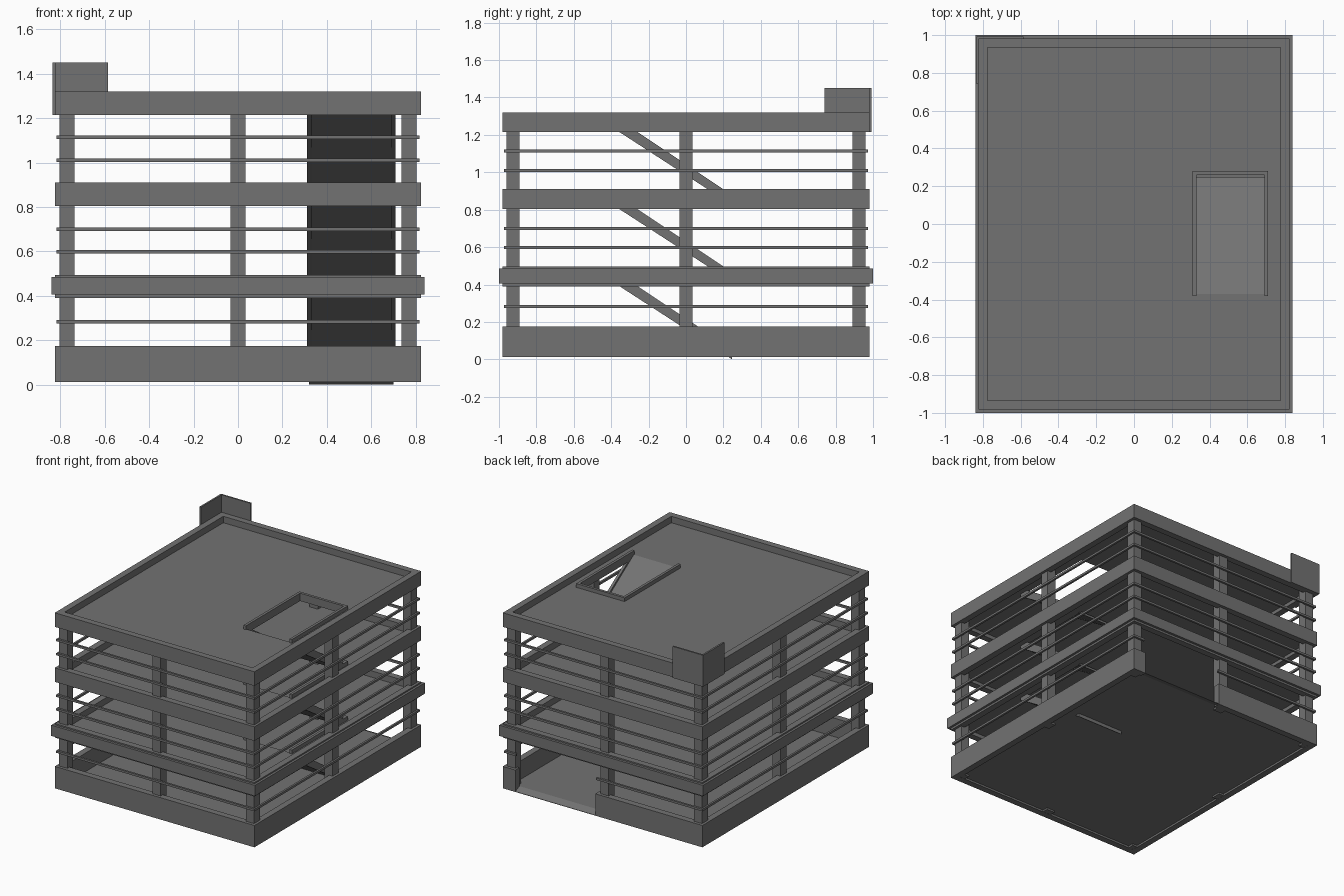
import bpy, bmesh

if "Cube" in bpy.data.objects:
    bpy.data.objects.remove(bpy.data.objects["Cube"])

GREY = bpy.data.materials.new("dark_concrete")
GREY.diffuse_color = (0.17, 0.17, 0.17, 1)
GREY.use_nodes = True
GREY.node_tree.nodes["Principled BSDF"].inputs["Base Color"].default_value = GREY.diffuse_color


def add_box(bm, x0, x1, y0, y1, z0, z1):
    v = [bm.verts.new((x, y, z)) for z in (z0, z1)
         for x, y in ((x0, y0), (x1, y0), (x1, y1), (x0, y1))]
    for f in ((3, 2, 1, 0), (4, 5, 6, 7), (0, 1, 5, 4), (1, 2, 6, 5), (2, 3, 7, 6), (3, 0, 4, 7)):
        bm.faces.new([v[i] for i in f])


def add_prism(bm, x0, x1, profile):
    # extrude a (y, z) profile along x
    a = [bm.verts.new((x0, y, z)) for y, z in profile]
    b = [bm.verts.new((x1, y, z)) for y, z in profile]
    bm.faces.new(a)
    bm.faces.new(b[::-1])
    n = len(a)
    for i in range(n):
        j = (i + 1) % n
        bm.faces.new((a[i], b[i], b[j], a[j]))


def finish(name, bm):
    bmesh.ops.recalc_face_normals(bm, faces=bm.faces[:])
    me = bpy.data.meshes.new(name)
    bm.to_mesh(me)
    bm.free()
    me.materials.append(GREY)
    ob = bpy.data.objects.new(name, me)
    bpy.context.collection.objects.link(ob)


def boxes(name, items):
    bm = bmesh.new()
    for b in items:
        add_box(bm, *b)
    finish(name, bm)


def ring(hx, hy, t, z0, z1, gap=None):
    # rectangular frame; gap = x range left open in the back side
    out = [(-hx, hx, -hy, -hy + t, z0, z1),
           (-hx, -hx + t, -hy + t, hy - t, z0, z1),
           (hx - t, hx, -hy + t, hy - t, z0, z1)]
    spans = [(-hx, hx)] if gap is None else [(-hx, gap[0]), (gap[1], hx)]
    return out + [(a, b, hy - t, hy, z0, z1) for a, b in spans]


HX, HY, T = 0.823, 0.982, 0.048
IX, IY = HX - T, HY - T
GAP = (0.06, 0.72)                      # vehicle entrance in the back
HOLE = (0.32, 0.70, -0.37, 0.27)        # ramp opening
SLOPE = 0.667
FLOORS = (0.448, 0.86, 1.272)

# outer walls
boxes("ground_wall", ring(HX, HY, T, 0.012, 0.175, GAP))
for i, (z0, z1) in enumerate(((0.39, 0.495), (0.805, 0.91), (1.215, 1.32))):
    boxes(f"parapet_{i + 1}", ring(HX, HY, T, z0, z1))
boxes("trim_band", ring(0.84, 1.0, 0.02, 0.405, 0.485))

# guard rails
boxes("rails_1", ring(0.817, 0.974, 0.015, 0.275, 0.291, GAP))
for i, z in enumerate((0.598, 0.7, 1.01, 1.115)):
    boxes(f"rails_{i + 2}", ring(0.817, 0.974, 0.015, z - 0.008, z + 0.008))

# columns around the edge
boxes("columns", [(x - 0.034, x + 0.034, y - 0.034, y + 0.034, 0.013, 1.25)
                  for x in (-0.77, 0, 0.77) for y in (-0.925, 0, 0.925) if x or y])

# ground slab and entrance apron
boxes("ground_slab", [(-IX, IX, -IY, IY, 0.026, 0.037)])
bm = bmesh.new()
add_prism(bm, *GAP, [(IY, 0.026), (IY, 0.037), (HY, 0.015), (HY, 0.012)])
finish("entrance_apron", bm)

# upper decks, each with a hole, kerb and ramp
hx0, hx1, hy0, hy1 = HOLE
for i, z in enumerate(FLOORS):
    b = z - 0.03
    boxes(f"deck_{i + 1}", [(-IX, hx0, -IY, IY, b, z), (hx1, IX, -IY, IY, b, z),
                            (hx0, hx1, -IY, hy0, b, z), (hx0, hx1, hy1, IY, b, z)])
    k0, k1 = b, z + 0.028
    boxes(f"opening_kerb_{i + 1}", [(0.31, 0.33, -0.38, 0.26, k0, k1),
                                    (0.69, 0.71, -0.38, 0.26, k0, k1),
                                    (0.31, 0.71, 0.26, 0.28, k0, k1)])
    floor = FLOORS[i - 1] if i else 0.037
    ye = hy0 + (z - floor) / SLOPE
    bm = bmesh.new()
    add_prism(bm, hx0, hx1, [(hy0, z), (ye, floor), (ye, floor - 0.037), (hy0, z - 0.04)])
    finish(f"ramp_{i + 1}", bm)
    bm = bmesh.new()
    for x in (0.31, 0.69):
        # sloped side kerbs running out flush with the lower floor
        yt = ye + 0.017 / SLOPE
        add_prism(bm, x, x + 0.02, [(hy0, z + 0.017), (yt, floor),
                                    (ye - 0.04, floor - 0.01), (hy0, z - 0.048)])
    finish(f"ramp_sides_{i + 1}", bm)

# corner panel wrapping the back left corner
boxes("corner_panel", [(-0.835, -0.585, 0.98, 0.992, 1.215, 1.45),
                       (-0.835, -0.822, 0.74, 0.98, 1.215, 1.45)])
